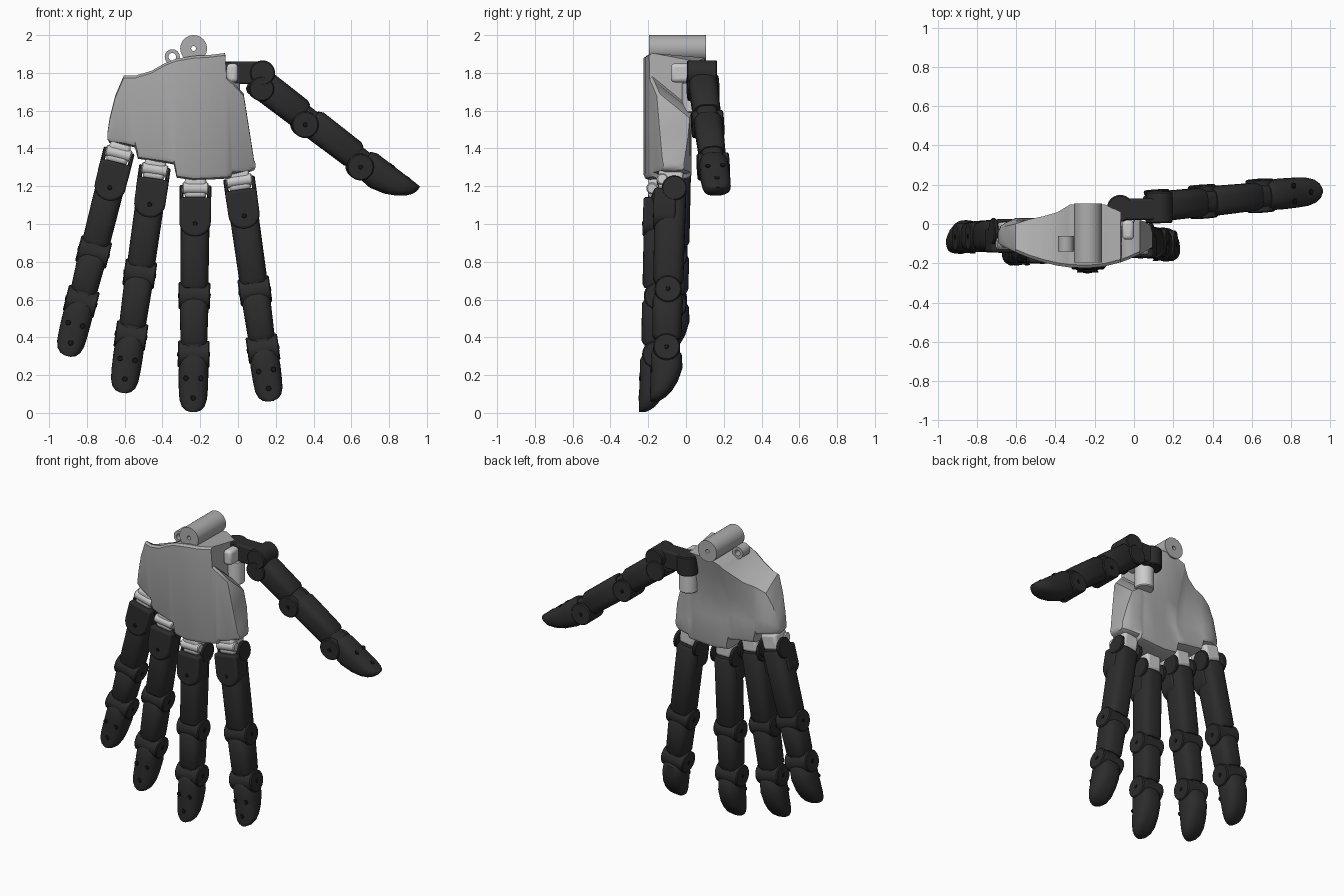
import bpy, bmesh, math
from mathutils import Matrix, Vector

if "Cube" in bpy.data.objects:
    bpy.data.objects.remove(bpy.data.objects["Cube"])


def material(name, v):
    m = bpy.data.materials.new(name)
    m.use_nodes = True
    m.diffuse_color = (v, v, v, 1)
    b = m.node_tree.nodes["Principled BSDF"]
    b.inputs["Base Color"].default_value = (v, v, v, 1)
    b.inputs["Roughness"].default_value = 0.6
    return m


GREY = material("palm grey", 0.42)
LIGHT = material("knuckle light grey", 0.60)
DARK = material("finger charcoal", 0.025)
BLACK = material("screw black", 0.008)
parts = []


def finish(name, bm, mat, mtx=Matrix(), bevel=0):
    bmesh.ops.recalc_face_normals(bm, faces=bm.faces)
    me = bpy.data.meshes.new(name)
    bm.to_mesh(me)
    bm.free()
    me.materials.append(mat)
    ob = bpy.data.objects.new(name, me)
    ob.matrix_world = mtx
    bpy.context.collection.objects.link(ob)
    if bevel:
        mod = ob.modifiers.new("rounded edges", "BEVEL")
        mod.width, mod.segments = bevel, 3
    parts.append(ob)
    return ob


def skin(rings, closed=False):
    """Bridge equal-length point rings, capping the ends unless closed."""
    bm = bmesh.new()
    vs = [[bm.verts.new(p) for p in r] for r in rings]
    n = len(vs[0])
    pairs = list(zip(vs, vs[1:])) + ([(vs[-1], vs[0])] if closed else [])
    for a, b in pairs:
        for i in range(n):
            bm.faces.new((a[i], a[(i + 1) % n], b[(i + 1) % n], b[i]))
    if not closed:
        bm.faces.new(vs[0])
        bm.faces.new(vs[-1])
    return bm


def oval(z, rx, ry, cy=0, p=2, n=32):
    """Superellipse ring at height z."""
    pts = []
    for i in range(n):
        a = 2 * math.pi * i / n
        c, s = math.cos(a), math.sin(a)
        pts.append((rx * math.copysign(abs(c) ** (2 / p), c),
                    cy + ry * math.copysign(abs(s) ** (2 / p), s), z))
    return pts


AXIS = {"X": Matrix.Rotation(math.pi / 2, 4, "Y"),
        "Y": Matrix.Rotation(math.pi / 2, 4, "X"), "Z": Matrix()}


def cylinder(name, pos, axis, r, half, mat, mtx=Matrix(), chamfer=0.006):
    c = min(chamfer, half * 0.5)
    rings = [oval(-half, r - c, r - c), oval(-half + c, r, r),
             oval(half - c, r, r), oval(half, r - c, r - c)]
    return finish(name, skin(rings), mat, mtx @ Matrix.Translation(pos) @ AXIS[axis])


def tube(name, pos, r, hole, half, mat):
    rings = [oval(-half, hole, hole), oval(-half, r, r), oval(half, r, r), oval(half, hole, hole)]
    return finish(name, skin(rings, True), mat, Matrix.Translation(pos) @ AXIS["Y"])


def box(name, pos, size, mat, mtx=Matrix(), bevel=0.012):
    bm = bmesh.new()
    bmesh.ops.create_cube(bm, size=1)
    bmesh.ops.scale(bm, vec=size, verts=bm.verts)
    return finish(name, bm, mat, mtx @ Matrix.Translation(pos), bevel)


# Palm shell: cross-sections along x (x, bottom, front top, back top, back y low, back y high)
stations = [
    (-0.692, 1.45, 1.48, 1.47, -0.04, -0.04), (-0.68, 1.43, 1.56, 1.53, -0.01, -0.02),
    (-0.65, 1.425, 1.68, 1.62, 0.01, -0.01), (-0.605, 1.42, 1.785, 1.70, 0.03, 0.0),
    (-0.545, 1.405, 1.785, 1.73, 0.03, 0.02), (-0.53, 1.345, 1.79, 1.735, 0.03, 0.025),
    (-0.46, 1.335, 1.81, 1.75, 0.03, 0.04), (-0.39, 1.325, 1.85, 1.79, 0.03, 0.06),
    (-0.34, 1.315, 1.87, 1.83, 0.03, 0.09), (-0.325, 1.245, 1.875, 1.85, 0.03, 0.10),
    (-0.235, 1.232, 1.89, 1.88, 0.03, 0.10), (-0.15, 1.235, 1.895, 1.88, 0.03, 0.10),
    (-0.068, 1.24, 1.905, 1.86, 0.03, 0.06), (-0.06, 1.24, 1.78, 1.61, 0.03, 0.03),
    (-0.04, 1.243, 1.76, 1.60, 0.03, 0.03), (-0.03, 1.265, 1.755, 1.60, 0.03, 0.03),
    (0.03, 1.27, 1.69, 1.56, 0.02, 0.02), (0.06, 1.275, 1.50, 1.46, 0.01, 0.01),
    (0.085, 1.285, 1.34, 1.33, -0.01, -0.01), (0.093, 1.30, 1.32, 1.31, -0.04, -0.04)]
rings = []
for x, zb, zt, ztb, y0, y1 in stations:
    d = x + 0.25
    yf = -0.225 + (0.65 if d < 0 else 0.9) * d * d
    c = min(0.03, (zt - zb) * 0.3)

    def back(t, dent=0):
        return (x, y0 + (y1 - y0) * t * t - dent, zb + c + (ztb - zb - c) * t)

    dent = 0.03 * max(0, 1 - abs(x + 0.3) / 0.3)
    rings.append([(x, yf + c, zb), (x, y0 - c, zb), (x, y0 - c * 0.3, zb + c * 0.3), back(0),
                  back(0.3, dent), back(0.55, dent), back(0.8, dent * 0.4), back(1),
                  (x, yf + 0.015, zt), (x, yf, zt - c * 0.4), (x, yf, zb + c),
                  (x, yf + c * 0.3, zb + c * 0.3)])
finish("palm_shell", skin(rings), GREY)

# Wrist hinge barrel and small side lug
tube("wrist_barrel", (-0.235, -0.045, 1.929), 0.071, 0.013, 0.15, GREY)
tube("wrist_lug", (-0.348, -0.10, 1.885), 0.04, 0.02, 0.04, GREY)


def finger(name, base, tip, front, j1, j2, shift=0.0, cover=True):
    """Finger running down local -z, nail towards local -y, hinges along local x."""
    base, tip = Vector(base), Vector(tip)
    z = (base - tip).normalized()
    L = (tip - base).length
    y = -Vector(front)
    y = (y - z * y.dot(z)).normalized()
    x = y.cross(z)
    M = Matrix.Translation(base) @ Matrix((x, y, z)).transposed().to_4x4()

    def loft(part, rows, mat=DARK):
        finish(f"{name}_{part}", skin([oval(-d, rx, ry, cy, p) for d, rx, ry, cy, p in rows]), mat, M)

    # Root hinge cheeks
    for s in (-1, 1):
        cylinder(f"{name}_root_cheek", (s * 0.073, 0.02, -0.06), "X", 0.066, 0.011, DARK, M)
    if cover:
        # Light knuckle block, its bar and the rounded cover plate
        box(f"{name}_knuckle", (0, 0, -0.01), (0.115, 0.13, 0.11), LIGHT, M, 0.02)
        cylinder(f"{name}_knuckle_bar", (0, -0.045, -0.012), "X", 0.03, 0.07, LIGHT, M)
        prof = [(-0.083, -0.06), (0.083, -0.06)]
        prof += [(0.083 * math.cos(a), -0.19 - 0.08 * math.sin(a))
                 for a in [math.pi * i / 14 for i in range(15)]]
        finish(f"{name}_root_cover",
               skin([[(px, yy, pz) for px, pz in prof] for yy in (-0.088, 0.03)]), DARK, M, 0.014)
        cylinder(f"{name}_cover_screw", (0, -0.088, -0.2), "Y", 0.012, 0.003, BLACK, M)
    # Two phalanges
    a0 = 0.07 if cover else 0.0
    loft("first_segment", [(a0, 0.066, 0.07, 0, 3), (a0 + 0.02, 0.077, 0.083, 0, 3),
                           (j1 - 0.06, 0.074, 0.08, 0, 3), (j1 - 0.04, 0.068, 0.07, 0, 3)])
    loft("first_neck", [(j1 - 0.06, 0.058, 0.062, 0, 3), (j1 + 0.06, 0.058, 0.062, 0, 3)])
    loft("second_segment", [(j1 + 0.02, 0.066, 0.068, 0, 3), (j1 + 0.045, 0.076, 0.08, 0, 3),
                            (j2 - 0.07, 0.071, 0.077, 0, 3), (j2 - 0.05, 0.064, 0.066, 0, 3)])
    loft("second_neck", [(j2 - 0.07, 0.058, 0.06, 0, 3), (j2 + 0.05, 0.058, 0.06, 0, 3)])
    # Hinge barrels with pins on both sides
    for part, j in (("first_hinge", j1), ("second_hinge", j2)):
        cylinder(f"{name}_{part}", (0, shift, -j), "X", 0.071, 0.084, DARK, M)
        for s in (-1, 1):
            cylinder(f"{name}_{part}_pin", (s * 0.084, shift, -j), "X", 0.012, 0.003, BLACK, M)
    # Fingertip: flat nail side, tapering pad side
    k = L - j2
    rows = [(0.0, 0.066, 0.062, -0.005), (0.10, 0.077, 0.081, 0), (0.35, 0.079, 0.084, 0.003),
            (0.60, 0.077, 0.073, -0.008), (0.78, 0.073, 0.058, -0.023), (0.90, 0.061, 0.043, -0.038),
            (0.97, 0.041, 0.028, -0.052), (1.0, 0.017, 0.016, -0.062)]
    loft("tip", [(j2 + k * t, rx, ry, cy, 2.5) for t, rx, ry, cy in rows])
    for sx, t in ((-0.04, 0.42), (0.04, 0.42), (0, 0.76)):
        cylinder(f"{name}_tip_screw", (sx, -0.079, -(j2 + k * t)), "Y", 0.014, 0.004, BLACK, M)


# Four fingers
FRONT = (0, -1, 0)
finger("little_finger", (-0.63, -0.055, 1.385), (-0.903, -0.07, 0.30), FRONT, 0.55, 0.82)
finger("ring_finger", (-0.44, -0.11, 1.30), (-0.61, -0.13, 0.105), FRONT, 0.57, 0.90)
finger("middle_finger", (-0.225, -0.135, 1.20), (-0.238, -0.17, 0.003), FRONT, 0.58, 0.89)
finger("index_finger", (0.005, -0.08, 1.24), (0.172, -0.11, 0.06), FRONT, 0.60, 0.91)

# Thumb with its base mount
finger("thumb", (0.085, 0.085, 1.772), (0.915, 0.17, 1.135), (0.61, 0, 0.79), 0.36, 0.73, 0.03, False)
cylinder("thumb_root_hinge", (0.13, 0.085, 1.80), "Y", 0.066, 0.08, DARK)
cylinder("thumb_swivel", (-0.07, 0.08, 1.795), "Z", 0.068, 0.065, DARK)
box("thumb_link", (0.025, 0.075, 1.80), (0.20, 0.11, 0.12), DARK)
cylinder("thumb_mount_post", (-0.05, 0.04, 1.67), "Z", 0.06, 0.08, LIGHT)
box("thumb_mount_block", (-0.03, -0.03, 1.80), (0.06, 0.10, 0.10), LIGHT, Matrix(), 0.02)

# Smooth shading with sharp edges kept
bpy.ops.object.select_all(action="DESELECT")
for ob in parts:
    ob.select_set(True)
bpy.context.view_layer.objects.active = parts[0]
bpy.ops.object.shade_smooth_by_angle(angle=math.radians(35))
